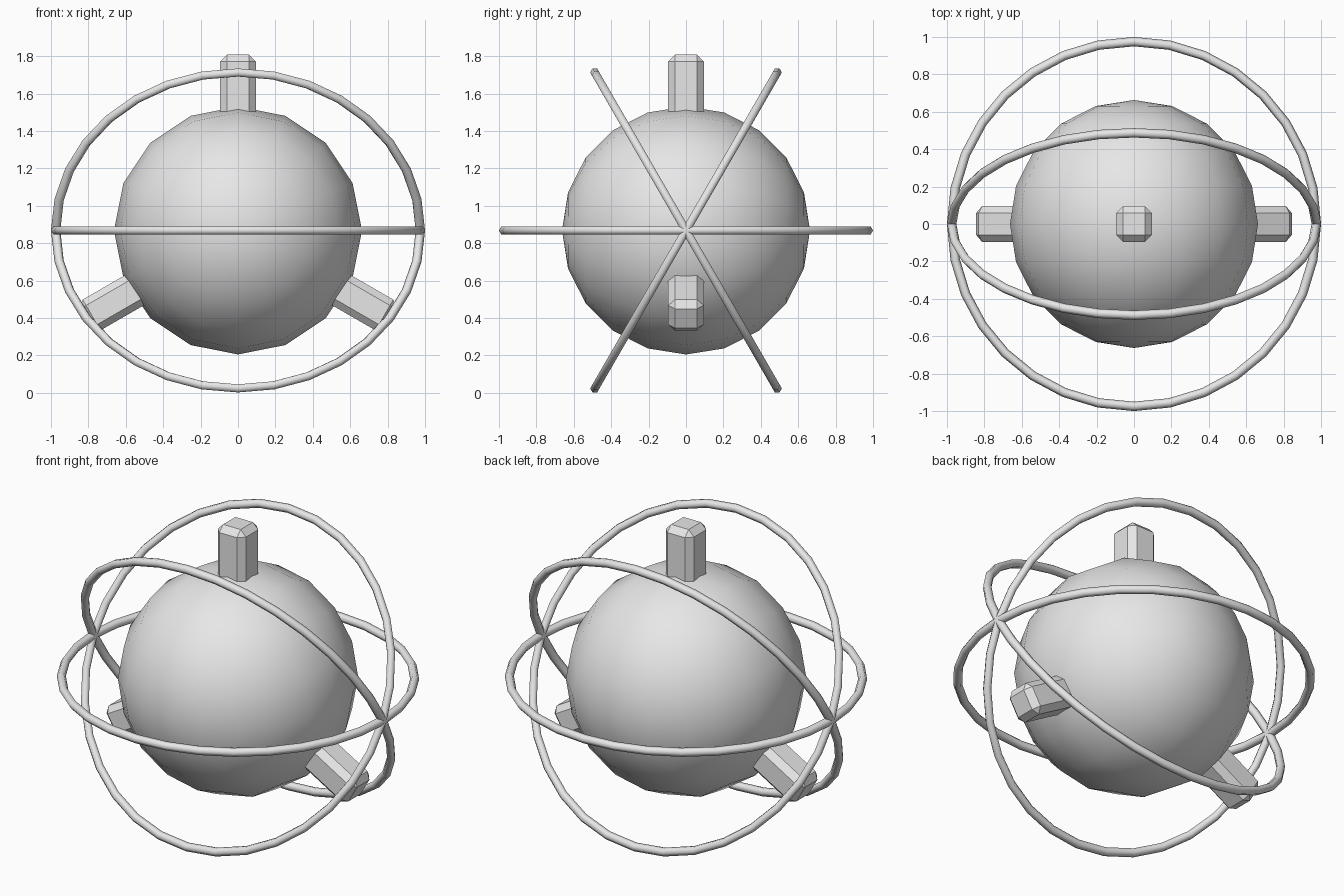
import bpy
import bmesh
from math import radians
from mathutils import Matrix, Vector

cube = bpy.data.objects.get("Cube")
if cube:
    bpy.data.objects.remove(cube, do_unlink=True)

CENTRE = Vector((0, 0, 0.868))

# Single colour for every part
grey = bpy.data.materials.new("light_grey")
grey.use_nodes = True
colour = (0.8, 0.8, 0.8, 1)
grey.diffuse_color = colour
grey.node_tree.nodes["Principled BSDF"].inputs["Base Color"].default_value = colour


def finish(obj, name, smooth):
    obj.name = name
    obj.data.name = name
    obj.data.materials.append(grey)
    for face in obj.data.polygons:
        face.use_smooth = smooth


# Core ball, poles facing front and back
bpy.ops.mesh.primitive_uv_sphere_add(segments=16, ring_count=10, radius=0.663,
                                     location=CENTRE, rotation=(radians(90), 0, 0))
finish(bpy.context.object, "core_ball", True)

# Three orbit rings sharing the left-right axis
for name, tilt in (("level_ring", 0), ("front_tilted_ring", 60), ("back_tilted_ring", -60)):
    bpy.ops.mesh.primitive_torus_add(major_segments=32, minor_segments=6,
                                     major_radius=0.975, minor_radius=0.025,
                                     location=CENTRE, rotation=(radians(tilt), 0, 0))
    finish(bpy.context.object, name, True)

# Three chamfered posts spread evenly around the front-back axis
INNER, OUTER, WIDTH = 0.5, 0.94, 0.19
for name, turn in (("top_post", 0), ("left_post", 120), ("right_post", -120)):
    bm = bmesh.new()
    bmesh.ops.create_cube(bm, size=1)
    bmesh.ops.scale(bm, vec=(WIDTH, WIDTH, OUTER - INNER), verts=bm.verts)
    bmesh.ops.bevel(bm, geom=bm.edges[:], offset=0.036, segments=1, affect='EDGES')
    bmesh.ops.translate(bm, vec=(0, 0, (INNER + OUTER) / 2), verts=bm.verts)
    mesh = bpy.data.meshes.new(name)
    bm.to_mesh(mesh)
    bm.free()
    post = bpy.data.objects.new(name, mesh)
    bpy.context.collection.objects.link(post)
    post.matrix_world = Matrix.Translation(CENTRE) @ Matrix.Rotation(radians(turn), 4, 'Y')
    finish(post, name, False)
